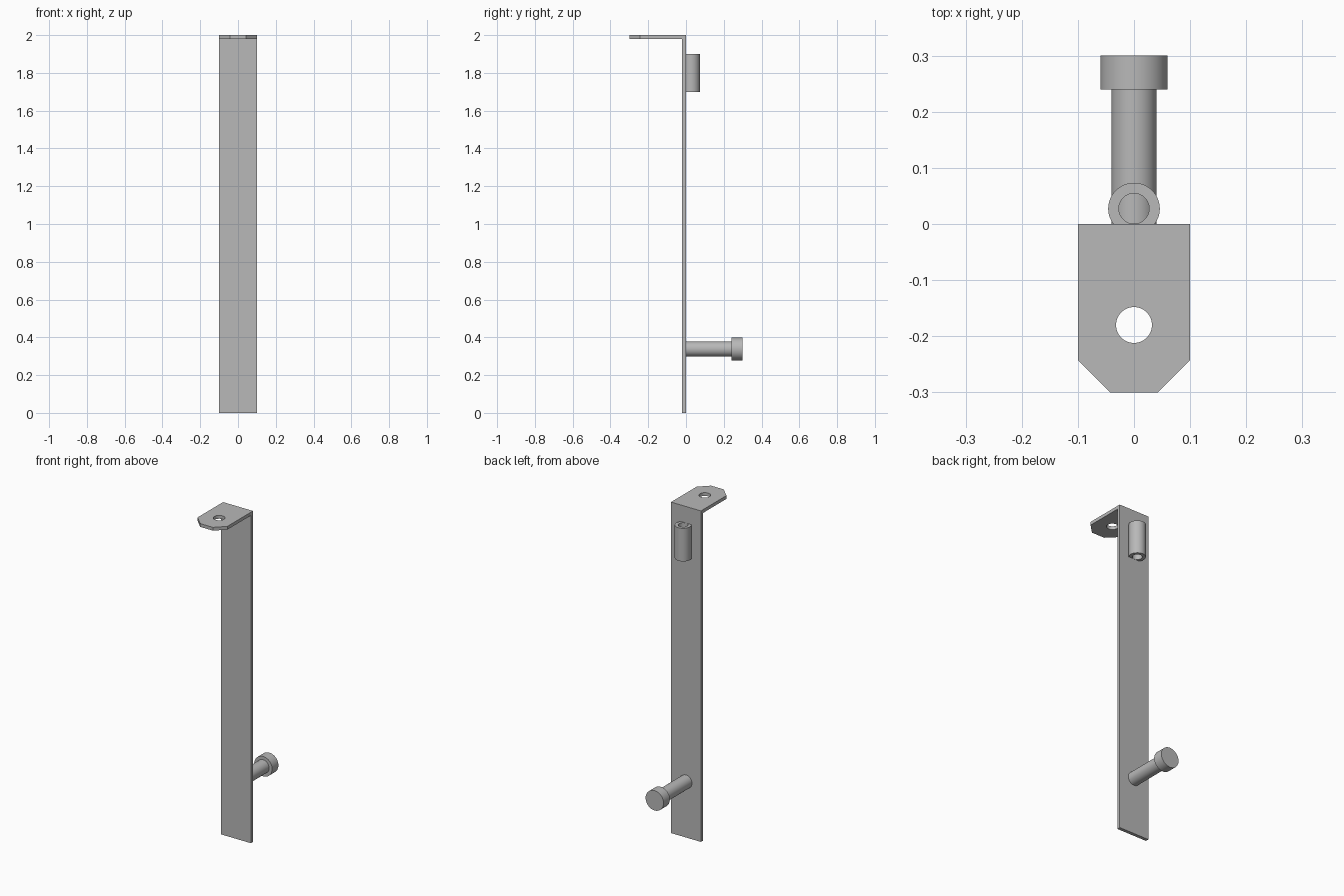
import bpy, bmesh, math
from mathutils import Matrix

if "Cube" in bpy.data.objects:
    bpy.data.objects.remove(bpy.data.objects["Cube"])

steel = bpy.data.materials.new("steel_grey")
steel.diffuse_color = (0.48, 0.48, 0.48, 1)
steel.use_nodes = True
steel.node_tree.nodes["Principled BSDF"].inputs["Base Color"].default_value = steel.diffuse_color


def add_object(name, bm, smooth=False):
    bmesh.ops.recalc_face_normals(bm, faces=bm.faces)
    mesh = bpy.data.meshes.new(name)
    bm.to_mesh(mesh)
    bm.free()
    mesh.materials.append(steel)
    ob = bpy.data.objects.new(name, mesh)
    bpy.context.collection.objects.link(ob)
    if smooth:
        bpy.ops.object.select_all(action='DESELECT')
        ob.select_set(True)
        bpy.context.view_layer.objects.active = ob
        bpy.ops.object.shade_smooth_by_angle(angle=math.radians(35))
    return ob


def lathe(name, profile, matrix, closed=False, sides=64):
    """Spin (radius, height) points round the local z axis."""
    bm = bmesh.new()
    rings = []
    for r, h in profile:
        rings.append([bm.verts.new((r * math.cos(2 * math.pi * i / sides),
                                    r * math.sin(2 * math.pi * i / sides), h))
                      for i in range(sides)])
    pairs = list(zip(rings, rings[1:]))
    if closed:
        pairs.append((rings[-1], rings[0]))
    else:
        bm.faces.new(rings[0])
        bm.faces.new(rings[-1])
    for a, b in pairs:
        for i in range(sides):
            j = (i + 1) % sides
            bm.faces.new((a[i], a[j], b[j], b[i]))
    bm.transform(matrix)
    return add_object(name, bm, smooth=True)


# Bent strip: L-shaped side profile extruded across the width
W, T = 0.10, 0.02
profile = [(0, 0), (0, 2), (-0.30, 2), (-0.30, 2 - T), (-T, 2 - T), (-T, 0)]
bm = bmesh.new()
side = bm.faces.new([bm.verts.new((-W, y, z)) for y, z in profile])
ext = bmesh.ops.extrude_face_region(bm, geom=[side])
bmesh.ops.translate(bm, vec=(2 * W, 0, 0),
                    verts=[v for v in ext["geom"] if isinstance(v, bmesh.types.BMVert)])
bmesh.ops.recalc_face_normals(bm, faces=bm.faces)
# Clipped corners on the front of the tab
corners = [e for e in bm.edges
           if all(v.co.y < -0.29 for v in e.verts)
           and abs(e.verts[0].co.x - e.verts[1].co.x) < 1e-4]
bmesh.ops.bevel(bm, geom=corners, offset=0.057, offset_type='OFFSET',
                segments=1, affect='EDGES')
bracket = add_object("bent_strip", bm)

# Round hole through the tab
cutter = lathe("hole_cutter", [(0.032, -0.1), (0.032, 0.1)],
               Matrix.Translation((0, -0.18, 1.99)))
cutter.hide_render = True
cutter.hide_viewport = True
cut = bracket.modifiers.new("hole", 'BOOLEAN')
cut.operation = 'DIFFERENCE'
cut.solver = 'EXACT'
cut.object = cutter

# Open tube fixed upright on the back of the strip
lathe("tube_socket", [(0.046, 1.7), (0.046, 1.9), (0.027, 1.9), (0.027, 1.7)],
      Matrix.Translation((0, 0.0275, 0)), closed=True)

# Peg with a wider head, pointing backwards
lathe("headed_peg", [(0.04, -0.005), (0.04, 0.24), (0.06, 0.24), (0.06, 0.30)],
      Matrix.Translation((0, 0, 0.338)) @ Matrix.Rotation(-math.pi / 2, 4, 'X'))
